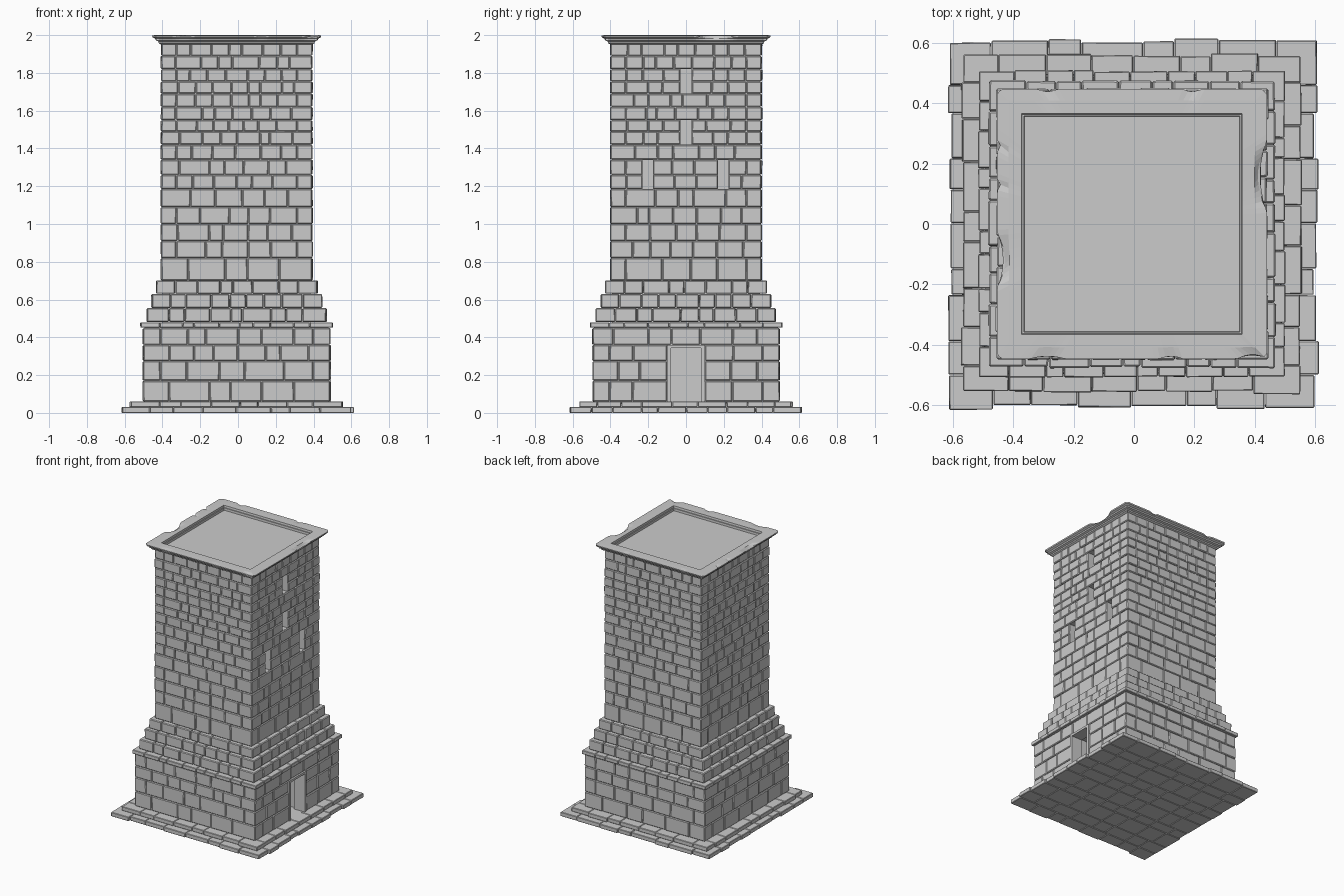
import bpy, bmesh, random
from math import pi
from mathutils import Matrix, Vector

random.seed(7)
if "Cube" in bpy.data.objects:
    bpy.data.objects.remove(bpy.data.objects["Cube"])

stone = bpy.data.materials.new("grey stone")
stone.use_nodes = True
GREY = (0.6, 0.6, 0.6, 1)
stone.diffuse_color = GREY
stone.node_tree.nodes["Principled BSDF"].inputs["Base Color"].default_value = GREY
CENTRE = -0.007

# openings in the +x wall: y from, y to, z from, z to
DOOR = (-0.1, 0.1, 0.06, 0.36)
WINDOWS = [(-0.03, 0.03, 1.69, 1.82), (-0.03, 0.03, 1.42, 1.55),
           (-0.23, -0.175, 1.185, 1.34), (0.17, 0.225, 1.185, 1.34)]


def finish(bm, name, x=CENTRE):
    bmesh.ops.recalc_face_normals(bm, faces=bm.faces)
    mesh = bpy.data.meshes.new(name)
    bm.to_mesh(mesh)
    bm.free()
    mesh.materials.append(stone)
    ob = bpy.data.objects.new(name, mesh)
    ob.location.x = x
    bpy.context.collection.objects.link(ob)
    return ob


def add_box(bm, lo, hi, turn=0, wobble=0.0):
    lo, hi = Vector(lo), Vector(hi)
    m = (Matrix.Rotation(turn * pi / 2, 4, 'Z') @ Matrix.Translation((lo + hi) / 2)
         @ Matrix.Diagonal((*(hi - lo), 1)))
    verts = bmesh.ops.create_cube(bm, size=1, matrix=m)["verts"]
    for v in verts:
        v.co += Vector([random.uniform(-wobble, wobble) for _ in range(2)] + [0])


def split(a, b, length):
    """Cut a run of wall into stones of uneven length."""
    n = max(1, round((b - a) / length))
    step = (b - a) / n
    cuts = [a] + [a + step * (i + random.uniform(-0.25, 0.25)) for i in range(1, n)] + [b]
    return list(zip(cuts, cuts[1:]))


def course(bm, half, z0, z1, depth, length, parity, openings=(), jut=0.003):
    """One ring of stones whose corner overlap alternates."""
    for side in range(4):
        reach = half if (side + parity) % 2 else half - depth
        runs = [(-reach, reach)]
        if side == 0:
            for a, b, lo, hi in openings:
                if lo < (z0 + z1) / 2 < hi:
                    runs = [r for p, q in runs
                            for r in (((p, a), (b, q)) if p < a < q else ((p, q),))]
        for p, q in runs:
            for a, b in split(p, q, length):
                out = half + random.uniform(-jut, jut)
                add_box(bm, (half - depth, a + 0.001, z0 + 0.001),
                        (out, b - 0.001, z1 - 0.001), side, 0.001)


def masonry(name, halves, levels, depth, ratio, openings=(), jut=0.003, bevel=0.005, x=CENTRE):
    bm = bmesh.new()
    for i, (z0, z1) in enumerate(zip(levels, levels[1:])):
        half = halves[min(i, len(halves) - 1)]
        length = max(0.09, (z1 - z0) * ratio)
        course(bm, half, z0, z1, depth, length, i % 2, openings, jut)
    bmesh.ops.bevel(bm, geom=bm.edges[:], offset=bevel, segments=1, affect='EDGES')
    return finish(bm, name, x)


# paved ground slab
bm = bmesh.new()
for y0, y1 in split(-0.612, 0.612, 0.12):
    for x0, x1 in split(-0.612, 0.612, 0.15):
        grow = [random.uniform(-0.012, 0.006) if abs(e) > 0.6 else 0 for e in (x0, y0, x1, y1)]
        add_box(bm, (x0 - grow[0] + 0.001, y0 - grow[1] + 0.001, 0),
                (x1 + grow[2] - 0.001, y1 + grow[3] - 0.001, 0.031), 0, 0.001)
bmesh.ops.bevel(bm, geom=bm.edges[:], offset=0.003, segments=1, affect='EDGES')
finish(bm, "ground_slab", -0.003)

# stone rings
masonry("plinth_step", [0.56], [0.03, 0.062], 0.09, 4.5, jut=0.007, bevel=0.003)
masonry("base_wall", [0.495], [0.06, 0.17, 0.275, 0.36, 0.45], 0.09, 1.5, [DOOR])
masonry("base_ledge", [0.508], [0.45, 0.48], 0.1, 3.5, bevel=0.003)
masonry("set_back_courses", [0.475, 0.45, 0.427], [0.48, 0.555, 0.63, 0.702], 0.1, 1.4)
masonry("tower_wall", [0.4],
        [0.70, 0.82, 0.91, 1.0, 1.09, 1.185, 1.26, 1.34, 1.42, 1.49,
         1.55, 1.62, 1.69, 1.755, 1.82, 1.89, 1.957], 0.08, 1.35, WINDOWS)


# solid cores behind the stones, hollowed at the openings
def core(name, half, z0, z1, openings, deep):
    bm = bmesh.new()
    add_box(bm, (-half, -half, z0), (half, half, z1))
    ob = finish(bm, name)
    bm = bmesh.new()
    for a, b, lo, hi in openings:
        add_box(bm, (half - deep, a, lo), (half + 0.1, b, hi))
    cutter = finish(bm, name + "_cutter")
    cutter.hide_render = True
    cutter.hide_viewport = True
    cutter.display_type = 'WIRE'
    mod = ob.modifiers.new("openings", 'BOOLEAN')
    mod.object = cutter
    mod.solver = 'EXACT'
    bpy.context.view_layer.objects.active = ob
    bpy.ops.object.modifier_apply(modifier=mod.name)
    bpy.data.objects.remove(cutter)


core("base_core", 0.487, 0.02, 0.46, [DOOR], 0.3)
core("tower_core", 0.392, 0.44, 1.96, WINDOWS, 0.2)

# door frame
bm = bmesh.new()
for y in (-0.1, 0.08):
    add_box(bm, (0.41, y, 0.06), (0.5, y + 0.02, 0.36))
add_box(bm, (0.41, -0.08, 0.343), (0.5, 0.08, 0.36))
finish(bm, "door_frame")

# moulded cap with a chipped rim and a sunken roof panel
# chips: side, centre, half width, strength
CHIPS = [(0, 0.16, 0.11, 1.0), (0, 0.09, 0.04, 0.6), (2, 0.12, 0.09, 0.9),
         (2, -0.13, 0.02, 0.4), (2, -0.26, 0.02, 0.4), (1, 0.28, 0.03, 0.3),
         (1, -0.2, 0.03, 0.3), (3, 0.13, 0.04, 0.3), (3, -0.28, 0.06, 0.3),
         (3, 0.4, 0.05, 0.5)]
# ring: half size, height, chip pull inward, chip drop
RINGS = [(0.4, 1.95, 0, 0), (0.412, 1.957, 0, 0), (0.414, 1.966, 0, 0),
         (0.428, 1.972, 0, 0), (0.432, 1.981, 0.006, 0), (0.446, 1.989, 0.02, 0.008),
         (0.448, 1.999, 0.03, 0.016), (0.41, 2.0, 0.004, 0.003), (0.366, 2.0, 0, 0),
         (0.364, 1.985, 0, 0), (0.358, 1.985, 0, 0), (0.357, 1.968, 0, 0)]
STEPS = 48
bm = bmesh.new()
rows = []
for half, z, pull, drop in RINGS:
    row = []
    for side in range(4):
        turn = Matrix.Rotation(side * pi / 2, 3, 'Z')
        for i in range(STEPS):
            t = 2 * i / STEPS - 1
            hit = max(s * max(0, 1 - ((t * half - c) / w) ** 2) if k == side else 0
                      for k, c, w, s in CHIPS)
            corner = 0.008 if i == 0 and half > 0.43 else 0
            row.append(bm.verts.new(turn @ Vector(
                (half - pull * hit - corner, t * half + corner, z - drop * hit))))
    rows.append(row)
for low, high in zip(rows, rows[1:]):
    for i in range(len(low)):
        j = (i + 1) % len(low)
        bm.faces.new((low[i], low[j], high[j], high[i]))
bm.faces.new(rows[-1])
bm.faces.new(rows[0][::-1])
finish(bm, "cap_moulding")
